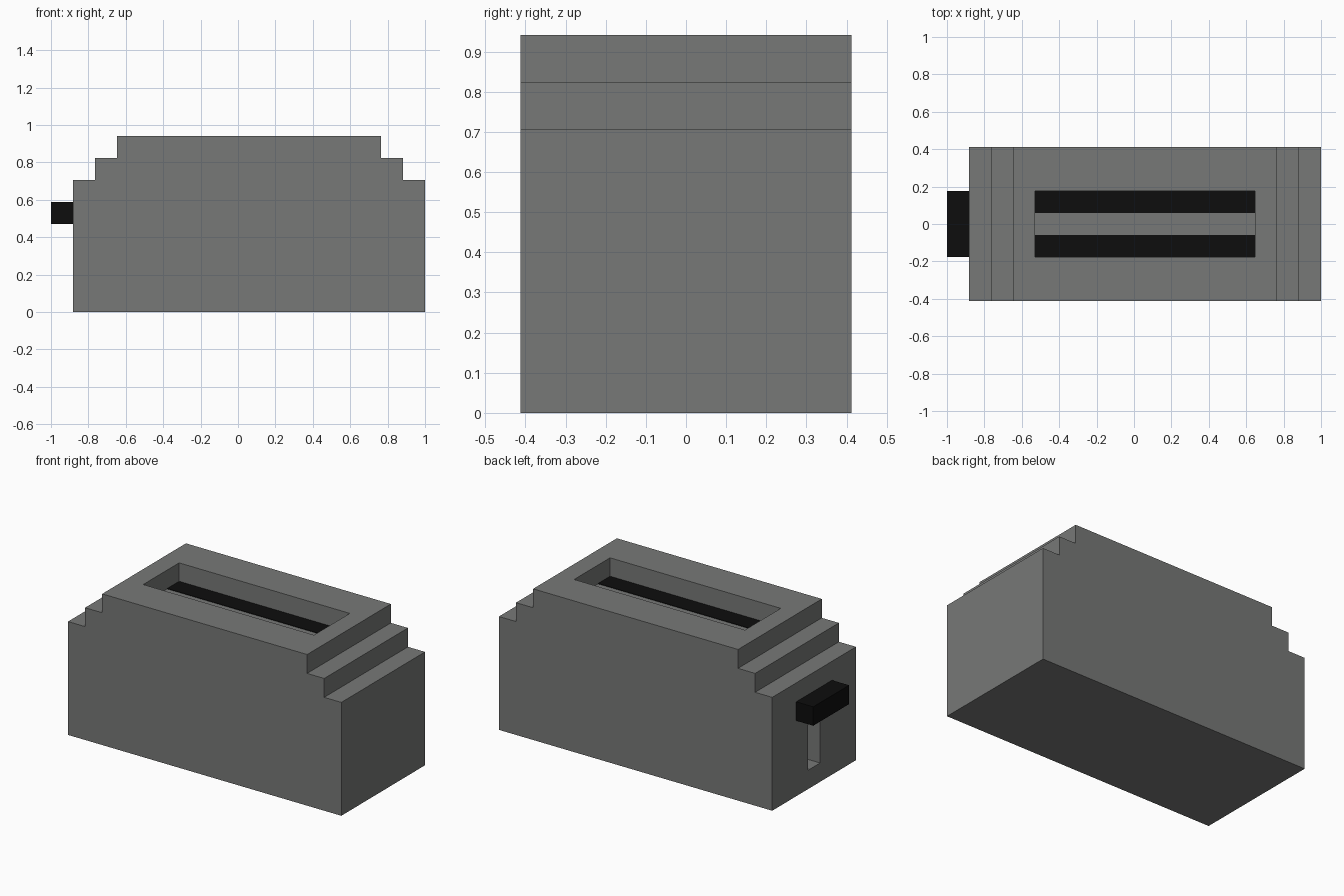
import bpy
import bmesh

cube = bpy.data.objects.get("Cube")
if cube:
    bpy.data.objects.remove(cube, do_unlink=True)

U = 2 / 17        # one grid step of the blocky design
MID = 0.5 * U     # the body's centre line in x


def material(name, colour):
    mat = bpy.data.materials.new(name)
    mat.use_nodes = True
    mat.diffuse_color = colour
    mat.node_tree.nodes["Principled BSDF"].inputs["Base Color"].default_value = colour
    return mat


grey = material("casing grey", (0.185, 0.19, 0.185, 1))
black = material("black", (0.004, 0.004, 0.004, 1))


def make_object(name, bm, mat):
    bmesh.ops.recalc_face_normals(bm, faces=bm.faces)
    mesh = bpy.data.meshes.new(name)
    bm.to_mesh(mesh)
    bm.free()
    mesh.materials.append(mat)
    obj = bpy.data.objects.new(name, mesh)
    bpy.context.collection.objects.link(obj)
    return obj


def box(name, low, high, mat):
    bm = bmesh.new()
    bmesh.ops.create_cube(bm, size=1)
    for v in bm.verts:
        v.co = [lo if c < 0 else hi for c, lo, hi in zip(v.co, low, high)]
    return make_object(name, bm, mat)


def cut(target, name, low, high):
    cutter = box(name, low, high, grey)
    cutter.hide_render = True
    mod = target.modifiers.new(name, "BOOLEAN")
    mod.operation = "DIFFERENCE"
    mod.solver = "EXACT"
    mod.object = cutter
    bpy.context.view_layer.objects.active = target
    bpy.ops.object.modifier_apply(modifier=name)
    bpy.data.objects.remove(cutter, do_unlink=True)


# Casing: stepped profile mirrored about the centre line, extruded front to back
half = [(8, 0), (8, 6), (7, 6), (7, 7), (6, 7), (6, 8)]
outline = half + [(-x, z) for x, z in reversed(half)]
bm = bmesh.new()
face = bm.faces.new([bm.verts.new((MID + x * U, -3.5 * U, z * U)) for x, z in outline])
extruded = bmesh.ops.extrude_face_region(bm, geom=[face])["geom"]
bmesh.ops.translate(bm, vec=(0, 7 * U, 0),
                    verts=[g for g in extruded if isinstance(g, bmesh.types.BMVert)])
casing = make_object("casing", bm, grey)

# Recess in the top and lever track in the end
left, right = MID - 5 * U, MID + 5 * U
cut(casing, "top_recess", (left, -1.5 * U, 7 * U), (right, 1.5 * U, 9 * U))
cut(casing, "lever_track", (-9 * U, -0.5 * U, U), (-6.5 * U, 0.5 * U, 4 * U))

# Bread slots on the recess floor
for name, y in (("front_bread_slot", -1.5 * U), ("back_bread_slot", 0.5 * U)):
    box(name, (left, y, 7 * U - 0.003), (right, y + U, 7 * U + 0.003), black)

# Lever handle
box("lever", (-8.5 * U, -1.5 * U, 4 * U), (-7.5 * U, 1.5 * U, 5 * U), black)
